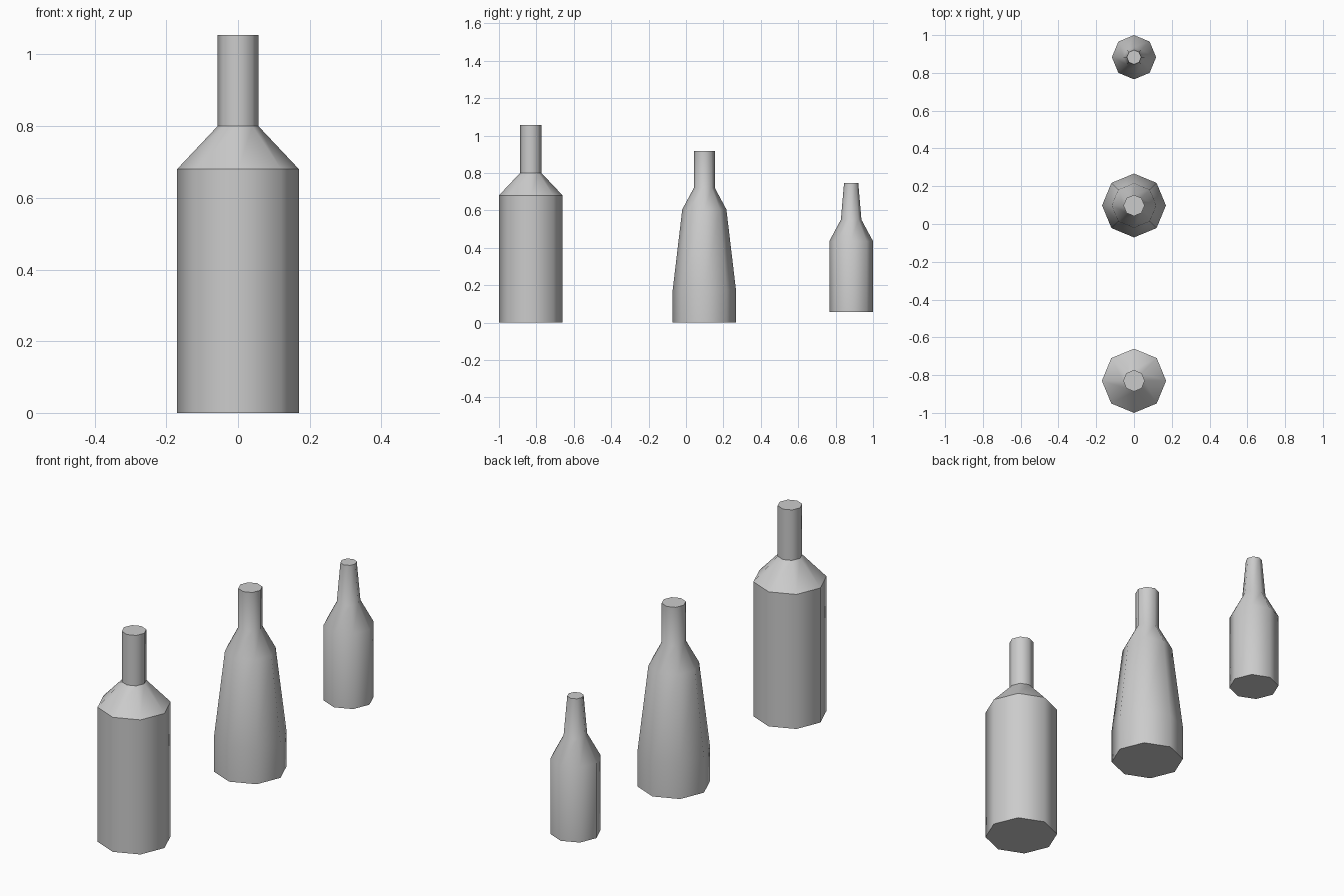
import bpy, bmesh
from math import cos, sin, pi

if "Cube" in bpy.data.objects:
    bpy.data.objects.remove(bpy.data.objects["Cube"])

SIDES = 8


def bottle(name, y, profile, crisp_shoulder=False):
    """Eight-sided bottle lofted through (radius, height) rings."""
    bm = bmesh.new()
    rings = [[bm.verts.new((r * cos(2 * pi * i / SIDES), r * sin(2 * pi * i / SIDES), z))
              for i in range(SIDES)] for r, z in profile]
    # Smooth side walls
    for low, high in zip(rings, rings[1:]):
        for i in range(SIDES):
            j = (i + 1) % SIDES
            bm.faces.new((low[i], low[j], high[j], high[i])).smooth = True
    # Flat base and mouth
    bm.faces.new(rings[0][::-1])
    bm.faces.new(rings[-1])
    # Crisp rims, and crisp shoulder rings where wanted
    for k, ring in enumerate(rings):
        if crisp_shoulder or k in (0, len(rings) - 1):
            for i in range(SIDES):
                bm.edges.get((ring[i], ring[(i + 1) % SIDES])).smooth = False
    mesh = bpy.data.meshes.new(name)
    bm.to_mesh(mesh)
    bm.free()
    obj = bpy.data.objects.new(name, mesh)
    obj.location.y = y
    bpy.context.collection.objects.link(obj)


# Tall straight bottle at the front
bottle("tall_bottle", -0.83,
       [(0.17, 0), (0.17, 0.68), (0.057, 0.80), (0.057, 1.055)], True)
# Tapered bottle in the middle
bottle("tapered_bottle", 0.098,
       [(0.169, 0), (0.169, 0.175), (0.118, 0.605), (0.056, 0.72), (0.056, 0.917)])
# Small bottle at the back, floating slightly above the ground
bottle("small_bottle", 0.883,
       [(0.117, 0.056), (0.117, 0.435), (0.055, 0.55), (0.038, 0.746)])
